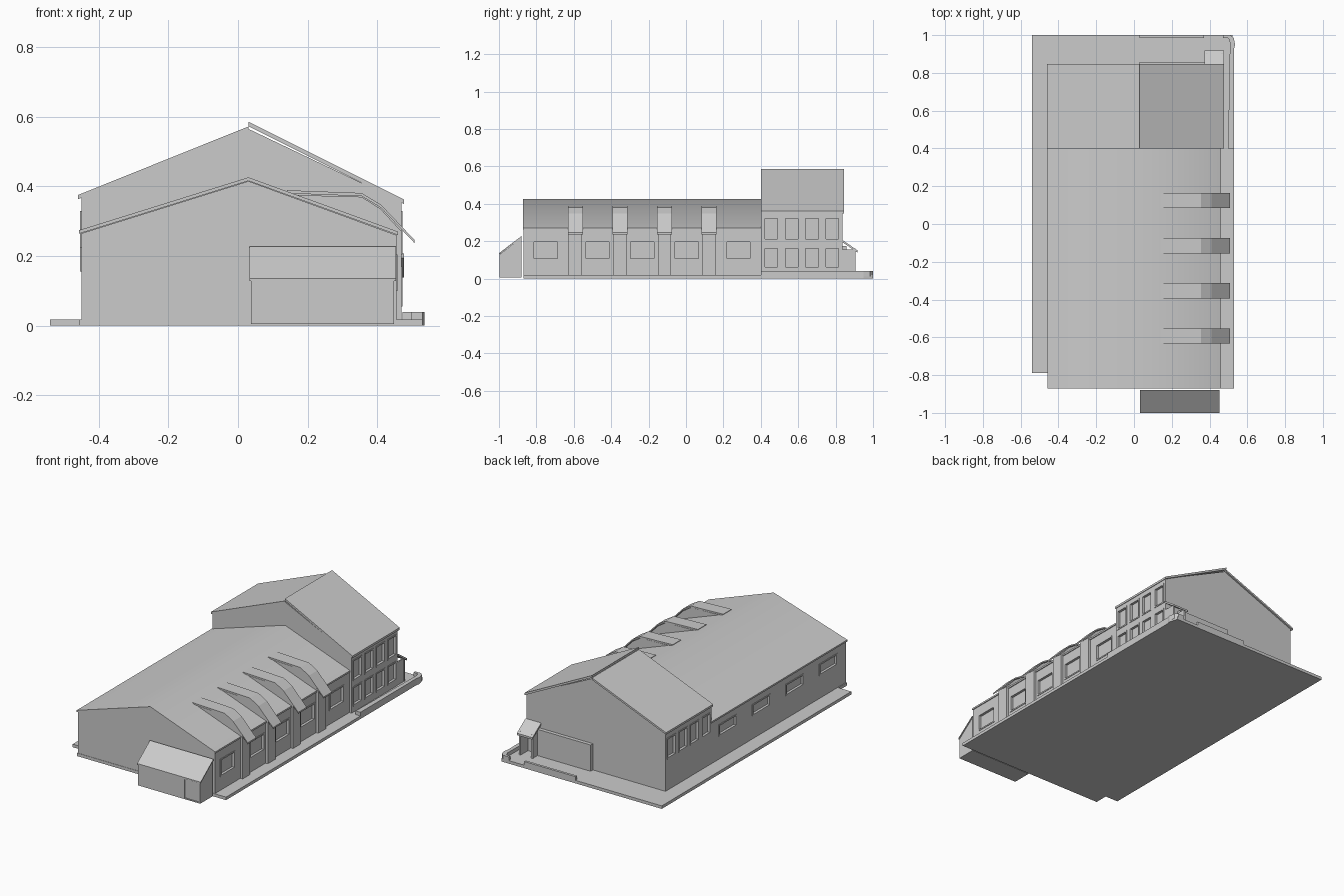
import bpy, bmesh, math
from mathutils import Vector

if "Cube" in bpy.data.objects:
    bpy.data.objects.remove(bpy.data.objects["Cube"])


def finish(name, bm):
    bmesh.ops.recalc_face_normals(bm, faces=bm.faces)
    me = bpy.data.meshes.new(name)
    bm.to_mesh(me)
    bm.free()
    ob = bpy.data.objects.new(name, me)
    bpy.context.collection.objects.link(ob)
    return ob


def add_box(bm, x0, x1, y0, y1, z0, z1):
    r = bmesh.ops.create_cube(bm, size=1)
    for v in r["verts"]:
        v.co = ((x0 + x1) / 2 + v.co.x * (x1 - x0),
                (y0 + y1) / 2 + v.co.y * (y1 - y0),
                (z0 + z1) / 2 + v.co.z * (z1 - z0))


def boxes(name, *dims):
    bm = bmesh.new()
    for d in dims:
        add_box(bm, *d)
    return finish(name, bm)


def prism(name, pts, a, b, axis):
    """Extrude a 2D profile from a to b along an axis."""
    bm = bmesh.new()
    place = {"x": lambda p, t: (t, p[0], p[1]),
             "y": lambda p, t: (p[0], t, p[1]),
             "z": lambda p, t: (p[0], p[1], t)}[axis]
    lo = [bm.verts.new(place(p, a)) for p in pts]
    hi = [bm.verts.new(place(p, b)) for p in pts]
    bm.faces.new(lo)
    bm.faces.new(hi)
    n = len(pts)
    for i in range(n):
        j = (i + 1) % n
        bm.faces.new((lo[i], lo[j], hi[j], hi[i]))
    return finish(name, bm)


def slab(top, t):
    """Closed profile of a sheet lying under the given top line."""
    return top + [(p[0], p[1] - t) for p in reversed(top)]


def carve(ob, dims):
    """Cut recessed panels into a wall."""
    cutter = boxes("recess_cutter", *dims)
    cutter.hide_render = True
    m = ob.modifiers.new("recesses", "BOOLEAN")
    m.operation, m.solver, m.object = "DIFFERENCE", "EXACT", cutter
    bpy.context.view_layer.objects.active = ob
    bpy.ops.object.modifier_apply(modifier=m.name)
    bpy.data.objects.remove(cutter)


def framed(x0, x1, y0, y1, z0, z1, f=0.008):
    """Four thin bars around an opening on a side wall."""
    return [(x0, x1, y0, y1, z0, z0 + f), (x0, x1, y0, y1, z1 - f, z1),
            (x0, x1, y0, y0 + f, z0 + f, z1 - f), (x0, x1, y1 - f, y1, z0 + f, z1 - f)]


# Ground slab with clipped front left and back right corners
prism("ground_slab", [(-0.54, -0.79), (-0.455, -0.79), (-0.455, -0.87), (0.53, -0.87),
                      (0.53, 0.93), (0.535, 0.95), (0.52, 1.0), (-0.54, 1.0)], 0, 0.018, "z")

# Long hall
hall = prism("hall_walls", [(-0.45, 0.002), (0.455, 0.002), (0.455, 0.26), (0.03, 0.415),
                            (-0.45, 0.265)], -0.868, 0.41, "y")
pier_y = [-0.592 + i * 0.2385 for i in range(4)]
bay_edges = [-0.87] + pier_y + [0.40]
cuts, frames = [], []
for i in range(5):
    mid = (bay_edges[i] + (0.037 if i else 0) + bay_edges[i + 1] - (0.037 if i < 4 else 0)) / 2
    w = (mid - 0.07, mid + 0.07, 0.10, 0.205)
    cuts.append((0.443, 0.5, *w))
    frames += framed(0.443, 0.458, *w)
for y in (0.25, -0.067, -0.383, -0.70):
    w = (y - 0.085, y + 0.085, 0.155, 0.225)
    cuts.append((-0.5, -0.438, *w))
    frames += framed(-0.453, -0.438, *w)
carve(hall, cuts)
boxes("hall_window_frames", *frames)
hall_roof = prism("hall_roof", slab([(-0.457, 0.274), (0.03, 0.426), (0.46, 0.27)], 0.01),
                  -0.872, 0.41, "y")

# Piers with kinked fin roofs along the right side
for y in pier_y:
    prism("pier", [(0.44, 0.018), (0.47, 0.018), (0.47, 0.27), (0.41, 0.335), (0.355, 0.37),
                   (0.17, 0.375), (0.17, 0.36), (0.44, 0.26)], y - 0.036, y + 0.036, "y")
    prism("fin_roof", slab([(0.14, 0.389), (0.355, 0.381), (0.41, 0.348), (0.507, 0.246)], 0.009),
          y - 0.04, y + 0.04, "y")

# Tall rear block
block = prism("block_walls", [(-0.45, 0.002), (0.47, 0.002), (0.47, 0.355), (0.03, 0.565),
                              (-0.45, 0.367)], 0.402, 0.836, "y")
cuts, frames = [], []
for i in range(4):
    c = 0.402 + 0.434 * (i + 0.5) / 4
    for z0, z1 in ((0.055, 0.17), (0.205, 0.33)):
        w = (c - 0.042, c + 0.042, z0, z1)
        cuts.append((0.458, 0.6, *w))
        frames += framed(0.458, 0.473, *w)
    w = (c - 0.042, c + 0.042, 0.205, 0.33)
    cuts.append((-0.6, -0.438, *w))
    frames += framed(-0.453, -0.438, *w)
carve(block, cuts)
boxes("block_window_frames", *frames)
prism("block_roof_left", slab([(-0.46, 0.375), (0.03, 0.572)], 0.012), 0.40, 0.846, "y")
prism("block_roof_right", slab([(0.03, 0.586), (0.477, 0.362)], 0.013), 0.40, 0.846, "y")

# Front lean-to with side door and sloped lid
annex = prism("annex_walls", [(-0.997, 0.005), (-0.88, 0.005), (-0.88, 0.22), (-0.997, 0.128)],
              0.037, 0.448, "x")
carve(annex, [(0.345, 0.438, -1.1, -0.993, 0.012, 0.124)])
prism("annex_roof", slab([(-1.0, 0.136), (-0.879, 0.228)], 0.008), 0.033, 0.453, "x")

# Rear porch, screen wall and kerbs
boxes("porch_posts", (0.38, 0.39, 0.895, 0.905, 0.018, 0.16),
      (0.46, 0.47, 0.895, 0.905, 0.018, 0.16), (0.46, 0.468, 0.835, 0.90, 0.018, 0.155),
      (0.382, 0.39, 0.835, 0.90, 0.018, 0.155))
prism("porch_roof", slab([(0.836, 0.207), (0.918, 0.15)], 0.012), 0.373, 0.476, "x")
boxes("screen_wall", (0.03, 0.38, 0.83, 0.858, 0.018, 0.175))
boxes("back_kerb", (0.03, 0.37, 0.985, 1.0, 0.01, 0.04))
prism("side_kerb", [(0.498, 0.40), (0.53, 0.40), (0.53, 0.93), (0.535, 0.95), (0.528, 0.985),
                    (0.51, 1.0), (0.472, 1.0), (0.472, 0.986), (0.50, 0.983), (0.508, 0.96)],
      0.01, 0.04, "z")

# Soft ridge on the hall roof
bpy.ops.object.select_all(action="DESELECT")
hall_roof.select_set(True)
bpy.context.view_layer.objects.active = hall_roof
bpy.ops.object.shade_smooth_by_angle(angle=math.radians(45))
